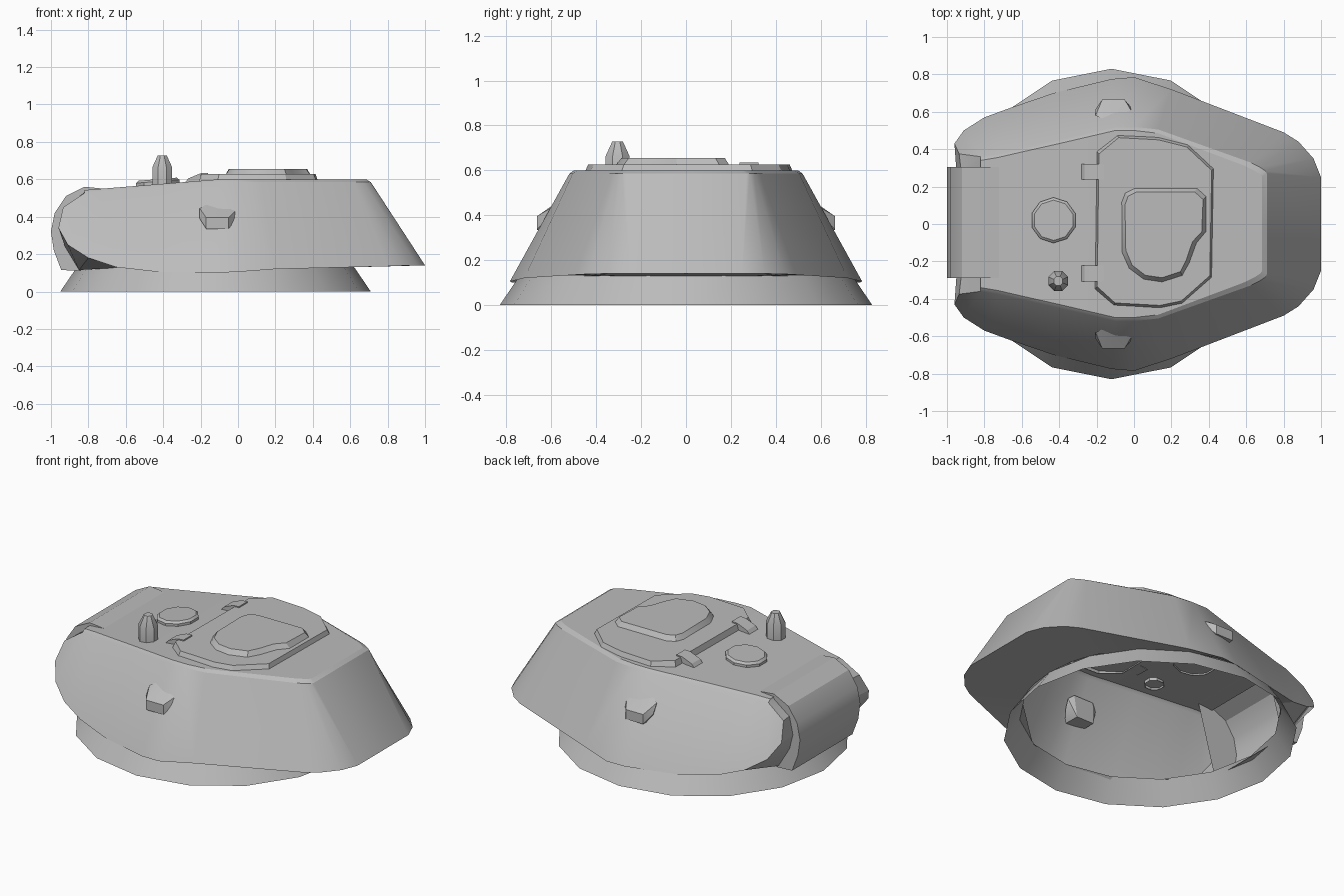
import bpy, bmesh, math
from mathutils import Vector

cube = bpy.data.objects.get("Cube")
if cube:
    bpy.data.objects.remove(cube, do_unlink=True)

grey = bpy.data.materials.new("armour_grey")
grey.use_nodes = True
GREY = (0.5, 0.5, 0.5, 1)
grey.diffuse_color = GREY
grey.node_tree.nodes["Principled BSDF"].inputs["Base Color"].default_value = GREY


def finish(name, bm, centre=None, mirror=False):
    """Weld, point normals outward, shade and link one part."""
    bmesh.ops.remove_doubles(bm, verts=bm.verts, dist=0.0005)
    bmesh.ops.recalc_face_normals(bm, faces=bm.faces)
    if centre is None:
        centre = sum((v.co for v in bm.verts), Vector()) / len(bm.verts)
    out = sum((f.calc_center_median() - Vector(centre)).dot(f.normal) * f.calc_area()
              for f in bm.faces)
    if out < 0:
        bmesh.ops.reverse_faces(bm, faces=bm.faces)
    me = bpy.data.meshes.new(name)
    bm.to_mesh(me)
    bm.free()
    me.materials.append(grey)
    ob = bpy.data.objects.new(name, me)
    bpy.context.collection.objects.link(ob)
    bpy.ops.object.select_all(action='DESELECT')
    ob.select_set(True)
    bpy.context.view_layer.objects.active = ob
    bpy.ops.object.shade_smooth_by_angle(angle=math.radians(25))
    if mirror:
        m = ob.modifiers.new("mirror", 'MIRROR')
        m.use_axis = (False, True, False)
        m.use_clip = True
    return ob


def strips(bm, rows):
    """Skin neighbouring rows of points with quads."""
    for a, b in zip(rows, rows[1:]):
        for i in range(min(len(a), len(b)) - 1):
            bm.faces.new([bm.verts.new(p) for p in (a[i], a[i + 1], b[i + 1], b[i])])


def loft(name, loops, cap_top=True):
    """Closed outlines stacked upward, with an optional lid."""
    bm = bmesh.new()
    strips(bm, [list(l) + [l[0]] for l in loops])
    if cap_top:
        bm.faces.new([bm.verts.new(p) for p in loops[-1]])
    return finish(name, bm)


def circle(cx, cy, r, z, n, turn=0.0):
    steps = [2 * math.pi * (i + turn) / n for i in range(n)]
    return [(cx + r * math.cos(a), cy + r * math.sin(a), z(cx + r * math.cos(a))
             if callable(z) else z) for a in steps]


def plate(name, outline, z0, z1, inset):
    """Raised plate with a chamfered edge."""
    cx = sum(p[0] for p in outline) / len(outline)
    cy = sum(p[1] for p in outline) / len(outline)
    top = []
    for x, y in outline:
        d = Vector((x - cx, y - cy))
        d *= 1 - inset / d.length
        top.append((cx + d.x, cy + d.y, z1))
    return loft(name, [[(x, y, z0) for x, y in outline], top])


def extrude_y(name, profile, y0, y1, closed=True):
    """Side profile (x, z) swept across y, with end plates."""
    ends = [[(x, y, z) for x, z in profile] for y in (y0, y1)]
    bm = bmesh.new()
    strips(bm, [e + e[:1] if closed else e for e in ends])
    for e in ends:
        bm.faces.new([bm.verts.new(p) for p in e])
    return finish(name, bm)


def roof_z(x):
    return 0.60 - 0.08 * max(0, -0.1 - x)


# Turret shell: lower edge (x, y, z) and upper edge (x, y) round one side
lower = [(1, 0, .14), (1, .25, .14), (.96, .35, .14), (.88, .44, .138), (.80, .49, .135),
         (.20, .72, .12), (0, .785, .105), (-.12, .775, .10), (-.43, .70, .105),
         (-.65, .625, .13), (-.80, .57, .18), (-.91, .50, .25)]
upper = [(.71, 0), (.71, .27), (.70, .285), (.67, .305), (.62, .33), (.13, .505),
         (0, .52), (-.10, .52), (-.40, .45), (-.60, .405), (-.73, .375), (-.82, .36)]
RING_X = -0.12
rows, under = [], []
for (bx, by, bz), (tx, ty) in zip(lower, upper):
    z = roof_z(tx)
    rim_x = tx - 0.025 if tx > 0.6 else tx
    rim_y = max(0, ty - 0.02)
    rows.append([(bx, by, bz), (tx, ty, z - .015), (rim_x, rim_y, z), (rim_x, 0, z)])
    d = Vector((bx - RING_X, by)).normalized() * 0.74
    under.append([(bx, by, bz), (RING_X + d.x, d.y, .13)])
bm = bmesh.new()
strips(bm, rows)
strips(bm, under[:10])
# Rounded cheek beside the gun opening
tip_low, tip_high = (-.96, .43, .34), (-.935, .375, .45)
strips(bm, [rows[-1][:2], [tip_low, tip_high]])
outer = [rows[-1][2], rows[-1][1], tip_high, tip_low, lower[11], lower[10], lower[9]]
inner = [(-.80, .29, .543), (-.82, .29, .53), (-.925, .29, .45), (-.95, .29, .34),
         (-.925, .29, .24), (-.85, .29, .115), under[9][1]]
strips(bm, list(zip(outer, inner)))
finish("turret_shell", bm, (0, 0, .3), mirror=True)

# Turret ring, open above and below
loft("turret_ring", [circle(RING_X, 0, .83, 0, 16), circle(RING_X, 0, .74, .132, 16)],
     cap_top=False)

# Gun shield in the nose, open at the back
extrude_y("gun_shield", [(-.72, .55), (-.82, .56), (-.92, .51), (-.98, .42), (-1, .32),
                         (-.985, .22), (-.945, .115), (-.84, .11)], -.29, .305, closed=False)

# Roof hatches
plate("large_hatch", [(-.21, -.35), (-.11, -.44), (.14, -.455), (.26, -.43), (.42, -.29),
                      (.43, .30), (.29, .43), (.13, .47), (-.09, .48), (-.20, .39)],
      .585, .627, .02)
plate("small_hatch", [(-.07, -.15), (-.03, -.24), (.05, -.30), (.15, -.315), (.26, -.28),
                      (.30, -.21), (.34, -.10), (.39, -.04), (.39, .15), (.34, .195),
                      (0, .195), (-.05, .17), (-.07, .12)], .62, .656, .028)

# Hatch hinges
for side, y in (("left", .28), ("right", -.265)):
    extrude_y("hinge_" + side, [(-.285, .58), (-.265, .605), (-.20, .632), (-.16, .635),
                                (-.16, .60)], y - .042, y + .042)

# Round vent cover following the roof slope
loft("vent_cover", [circle(-.43, .02, .122, lambda x: roof_z(x) - .01, 10, .5),
                    circle(-.43, .02, .122, lambda x: roof_z(x) + .015, 10, .5),
                    circle(-.43, .02, .108, lambda x: roof_z(x) + .027, 10, .5)])

# Periscope
loft("periscope", [circle(-.405, -.305, r, z, 8, .5)
                   for r, z in ((.057, .56), (.057, .665), (.026, .728))])

# Hooded pistol ports on both flanks
bm = bmesh.new()
hood = [(-.165, .56, .468), (-.03, .56, .468), (-.205, .58, .445), (0, .58, .445),
        (-.205, .615, .39), (-.01, .615, .39), (-.17, .665, .395), (-.05, .665, .395),
        (-.17, .665, .335), (-.05, .665, .335), (-.17, .56, .335), (-.05, .56, .335)]
bmesh.ops.convex_hull(bm, input=[bm.verts.new(p) for p in hood])
finish("pistol_ports", bm, mirror=True)
